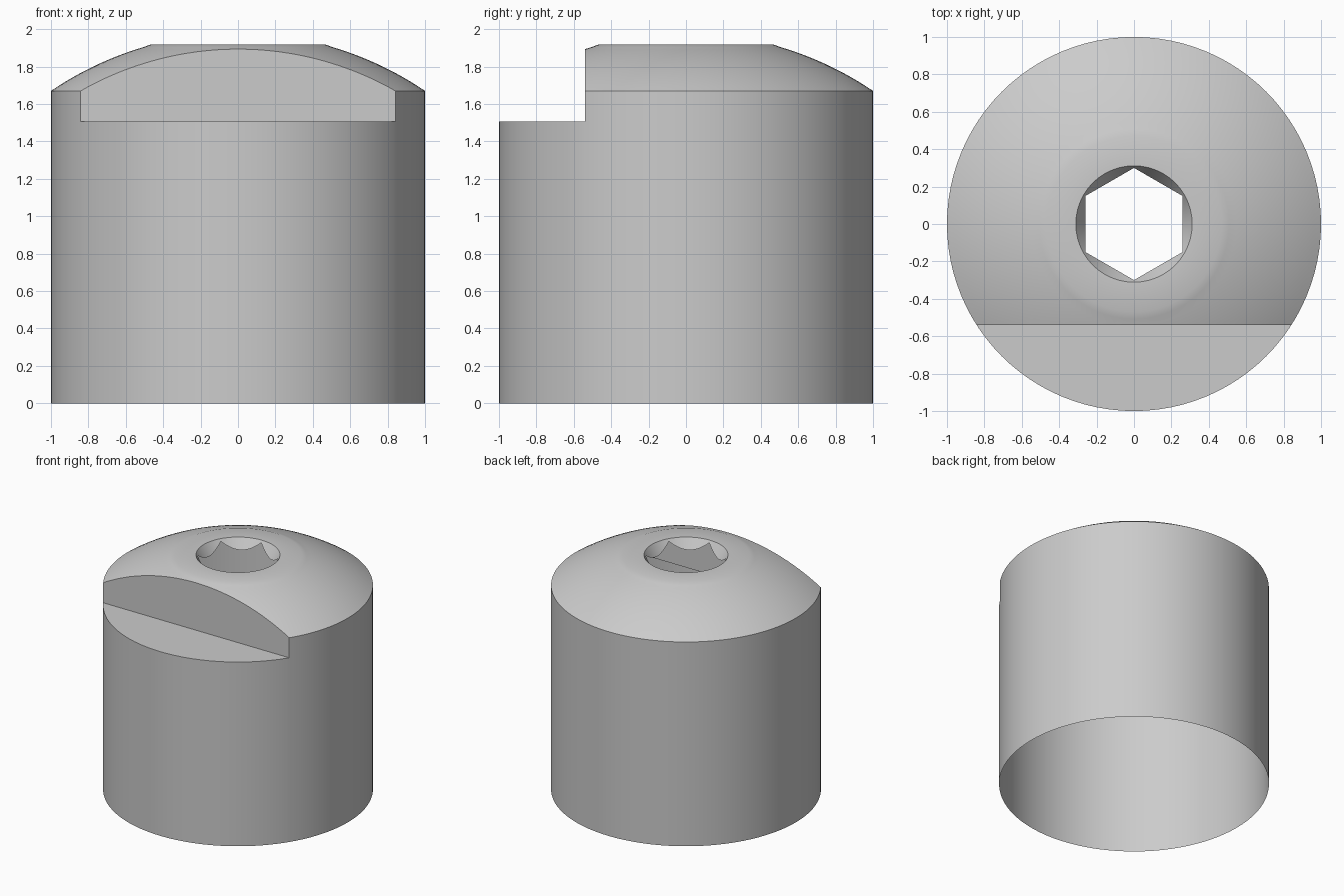
import bpy
import bmesh
import math

cube = bpy.data.objects.get("Cube")
if cube:
    bpy.data.objects.remove(cube, do_unlink=True)

SEG = 96                  # multiple of six, so the hexagon corners fall on vertices
RADIUS, SHOULDER, TOP = 1.0, 1.67, 1.917
FLAT_R, RIM_R, HEX_R = 0.47, 0.311, 0.30
CHAMFER_SLOPE = 1.6
CUT_Y, CUT_Z = -0.54, 1.506
DOME_R, DOME_STEPS = 1.78, 14
EPS = 1e-4


def hex_radius(angle):
    """Distance from the axis to a hexagon with corners on +y and -y."""
    local = (angle - math.pi / 2) % (math.pi / 3) - math.pi / 6
    return HEX_R * math.cos(math.pi / 6) / math.cos(local)


def make_ring(bm, radius_at, height_at):
    ring = []
    for i in range(SEG):
        a = 2 * math.pi * i / SEG
        r = radius_at(a)
        ring.append(bm.verts.new((r * math.cos(a), r * math.sin(a), height_at(r))))
    return ring


def dome_height(r):
    base = math.sqrt(DOME_R ** 2 - RADIUS ** 2)
    return SHOULDER + math.sqrt(DOME_R ** 2 - r * r) - base


def fill_outline(bm, verts, center, u, v, normal_axis):
    """Cap a convex planar outline; the cap faces -y (axis 1) or +z (axis 2)."""
    verts.sort(key=lambda p: math.atan2(p.co[v] - center[v], p.co[u] - center[u]))
    face = bm.faces.new(verts)
    face.normal_update()
    wanted = -1 if normal_axis == 1 else 1
    if face.normal[normal_axis] * wanted < 0:
        face.normal_flip()


bm = bmesh.new()

# Open-bottomed wall, shallow dome, flat crown and chamfer ending in a hexagonal hole
rings = [make_ring(bm, lambda a: RADIUS, lambda r: 0.0)]
for i in range(DOME_STEPS + 1):
    radius = RADIUS + (FLAT_R - RADIUS) * i / DOME_STEPS
    height = TOP if i == DOME_STEPS else dome_height(radius)
    rings.append(make_ring(bm, lambda a: radius, lambda r: height))
rings.append(make_ring(bm, lambda a: RIM_R, lambda r: TOP))
for t in (0.5, 1.0):
    rings.append(make_ring(bm, lambda a: RIM_R + (hex_radius(a) - RIM_R) * t,
                           lambda r: TOP - (RIM_R - r) * CHAMFER_SLOPE))
for low, high in zip(rings, rings[1:]):
    for i in range(SEG):
        j = (i + 1) % SEG
        bm.faces.new((low[i], low[j], high[j], high[i]))

# Step cut across the front
for point, normal in (((0, CUT_Y, 0), (0, 1, 0)), ((0, 0, CUT_Z), (0, 0, 1))):
    bmesh.ops.bisect_plane(bm, geom=bm.verts[:] + bm.edges[:] + bm.faces[:],
                           dist=1e-5, plane_co=point, plane_no=normal)
removed = []
for f in bm.faces:
    c = f.calc_center_median()
    if c.y < CUT_Y and c.z > CUT_Z:
        removed.append(f)
bmesh.ops.delete(bm, geom=removed, context='FACES')

# Upright face and floor of the step
back = [v for v in bm.verts if abs(v.co.y - CUT_Y) < EPS and v.co.z > CUT_Z - EPS]
floor = [v for v in bm.verts if abs(v.co.z - CUT_Z) < EPS and v.co.y < CUT_Y + EPS]
fill_outline(bm, back, (0, CUT_Y, CUT_Z + 0.08), 0, 2, 1)
fill_outline(bm, floor, (0, CUT_Y - 0.2, CUT_Z), 0, 1, 2)

# Smooth shading with crisp creases
bm.normal_update()
for f in bm.faces:
    f.smooth = True
for e in bm.edges:
    e.smooth = len(e.link_faces) == 2 and e.calc_face_angle(0) < math.radians(30)

mesh = bpy.data.meshes.new("domed_cap")
bm.to_mesh(mesh)
bm.free()
cap = bpy.data.objects.new("domed_cap", mesh)
bpy.context.collection.objects.link(cap)

# Plain grey finish
grey = bpy.data.materials.new("light_grey")
grey.use_nodes = True
color = (0.6, 0.6, 0.6, 1)
grey.diffuse_color = color
grey.node_tree.nodes["Principled BSDF"].inputs["Base Color"].default_value = color
mesh.materials.append(grey)
